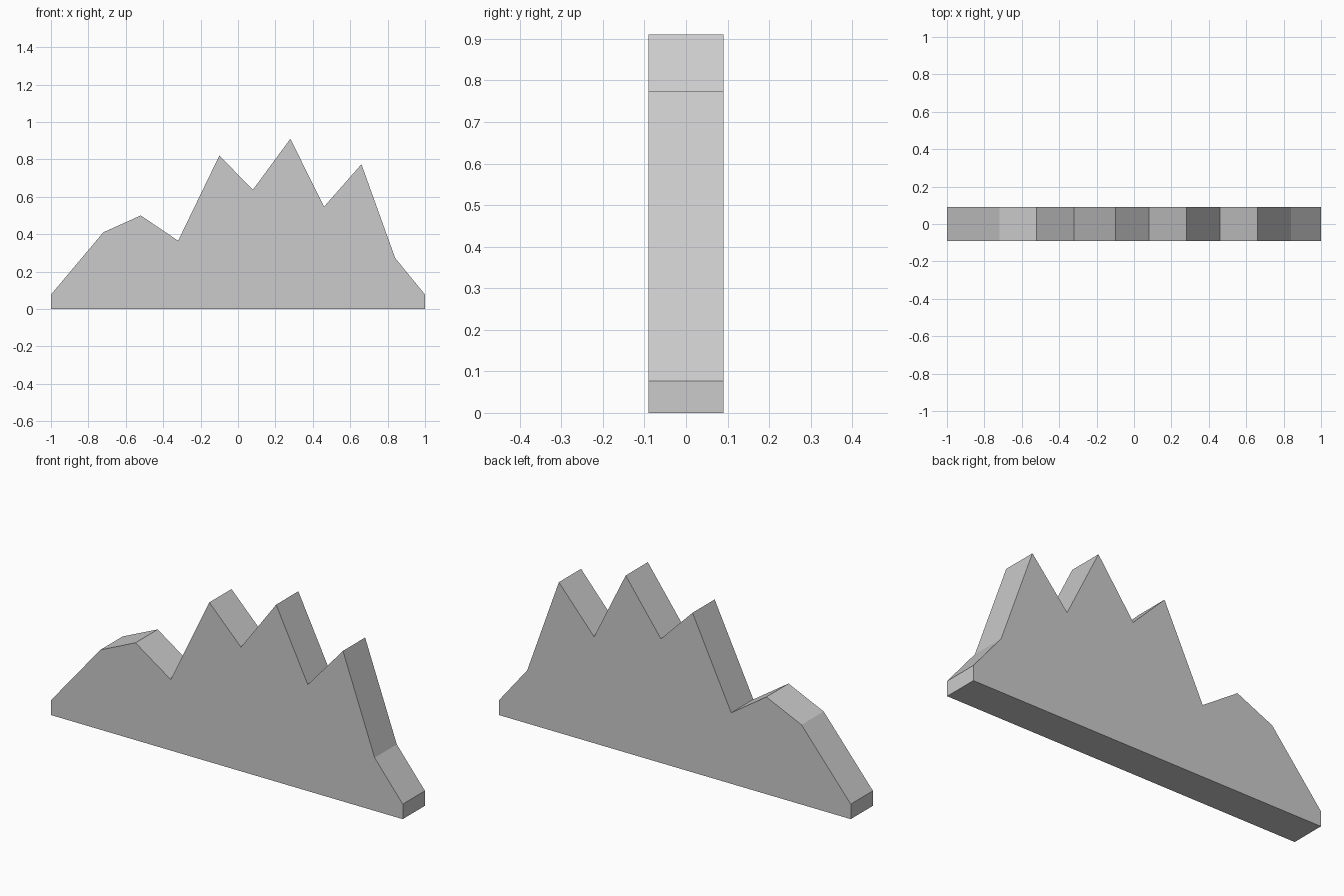
import bpy, bmesh

if "Cube" in bpy.data.objects:
    bpy.data.objects.remove(bpy.data.objects["Cube"])

DEPTH = 0.18

# Mountain skyline, left to right (x, z)
ridge = [(-1, 0.077), (-0.72, 0.41), (-0.52, 0.5), (-0.32, 0.365),
         (-0.1, 0.82), (0.08, 0.638), (0.28, 0.91), (0.46, 0.547),
         (0.66, 0.774), (0.84, 0.273), (1, 0.077)]
outline = [(1, 0), (-1, 0)] + ridge

# Front face, extruded to the back
bm = bmesh.new()
front = bm.faces.new([bm.verts.new((x, -DEPTH / 2, z)) for x, z in outline])
back = bmesh.ops.extrude_face_region(bm, geom=[front], use_keep_orig=True)["geom"]
bmesh.ops.translate(bm, vec=(0, DEPTH, 0),
                    verts=[v for v in back if isinstance(v, bmesh.types.BMVert)])
bmesh.ops.recalc_face_normals(bm, faces=bm.faces)

# Mountain ridge slab
mesh = bpy.data.meshes.new("mountain_ridge")
bm.to_mesh(mesh)
bm.free()
bpy.context.collection.objects.link(bpy.data.objects.new("mountain_ridge", mesh))
